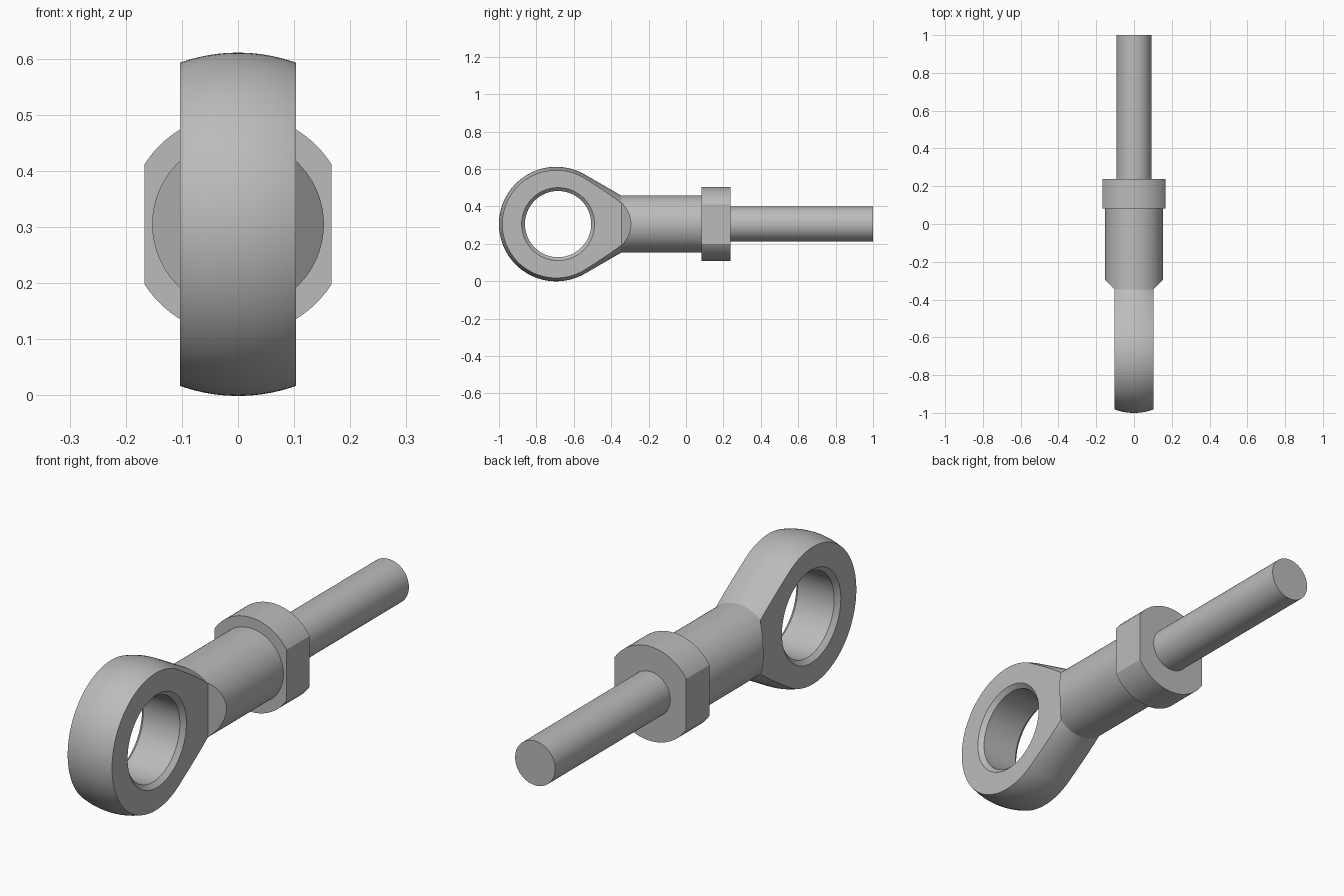
import bpy, bmesh, math
from mathutils import Matrix

if "Cube" in bpy.data.objects:
    bpy.data.objects.remove(bpy.data.objects["Cube"], do_unlink=True)

AXIS_Z = 0.305      # height of the shank axis
EYE_Y = -0.694      # centre of the spherical eye
EYE_R = 0.306
BORE_Y = -0.684
SHANK_R = 0.153
HALF_W = 0.103      # half thickness of the eye

steel = bpy.data.materials.new("steel grey")
steel.use_nodes = True
grey = (0.5, 0.5, 0.5, 1)
steel.diffuse_color = grey
steel.node_tree.nodes["Principled BSDF"].inputs["Base Color"].default_value = grey


def make_object(name, bm):
    bmesh.ops.recalc_face_normals(bm, faces=bm.faces)
    mesh = bpy.data.meshes.new(name)
    bm.to_mesh(mesh)
    bm.free()
    mesh.materials.append(steel)
    obj = bpy.data.objects.new(name, mesh)
    bpy.context.collection.objects.link(obj)
    return obj


def lathe(name, profile, axis, centre, steps=96):
    """Revolve (position along axis, radius) points around the x or y axis."""
    bm = bmesh.new()
    rings = []
    for pos, rad in profile:
        ring = []
        for i in range(steps if rad > 0 else 1):
            a = 2 * math.pi * i / steps
            u, v = rad * math.cos(a), rad * math.sin(a)
            ring.append(bm.verts.new((u, pos, v) if axis == "y" else (pos, u, v)))
        rings.append(ring)
    for r0, r1 in zip(rings, rings[1:]):
        for i in range(steps):
            j = (i + 1) % steps
            if len(r0) == 1:
                bm.faces.new((r0[0], r1[i], r1[j]))
            elif len(r1) == 1:
                bm.faces.new((r0[i], r1[0], r0[j]))
            else:
                bm.faces.new((r0[i], r1[i], r1[j], r0[j]))
    for ring in (rings[0], rings[-1]):
        if len(ring) > 1:
            bm.faces.new(ring)
    bm.transform(Matrix.Translation(centre))
    return make_object(name, bm)


def slab(name, outline):
    """Extrude an outline in plan, given on the +x side and mirrored, through the full height."""
    bm = bmesh.new()
    plan = outline + [(-x, y) for x, y in reversed(outline)]
    face = bm.faces.new([bm.verts.new((x, y, -0.5)) for x, y in plan])
    top = bmesh.ops.extrude_face_region(bm, geom=[face])["geom"]
    verts = [g for g in top if isinstance(g, bmesh.types.BMVert)]
    bmesh.ops.translate(bm, verts=verts, vec=(0, 0, 1.5))
    return make_object(name, bm)


def apply_boolean(obj, cutter, operation):
    mod = obj.modifiers.new(operation.lower(), "BOOLEAN")
    mod.object, mod.operation, mod.solver = cutter, operation, "EXACT"
    bpy.context.view_layer.objects.active = obj
    bpy.ops.object.modifier_apply(modifier=mod.name)
    bpy.data.objects.remove(cutter, do_unlink=True)


# Eye and shank: sphere, tangent cone and cylinder in one turned profile
profile = []
for i in range(41):
    a = math.radians(120) * i / 40
    profile.append((EYE_Y - EYE_R * math.cos(a), EYE_R * math.sin(a) if i else 0))
cone_y, cone_r = profile[-1]
neck_y = cone_y + (cone_r - SHANK_R) / math.tan(math.radians(30))
profile += [(neck_y, SHANK_R), (0.09, SHANK_R)]
body = lathe("eye_and_shank", profile, "y", (0, 0, AXIS_Z))

# Flat cheeks with sloped shoulders where the shank begins
apply_boolean(body, slab("cheek_cutter", [
    (HALF_W, -1.2), (HALF_W, -0.345), (0.203, -0.245), (0.203, 0.3)]), "INTERSECT")

# Chamfered bore through the eye
bore_r, chamfer = 0.177, 0.018
bore = [(-0.2, bore_r + chamfer), (-HALF_W, bore_r + chamfer), (chamfer - HALF_W, bore_r)]
bore += [(-x, r) for x, r in reversed(bore)]
apply_boolean(body, lathe("bore_cutter", bore, "x", (0, BORE_Y, AXIS_Z)), "DIFFERENCE")

# Collar with two wrench flats
collar = lathe("collar", [(0.083, 0.198), (0.237, 0.198)], "y", (0, 0, AXIS_Z))
apply_boolean(collar, slab("flat_cutter", [(0.167, -0.2), (0.167, 0.5)]), "INTERSECT")

# Plain rod
rod = lathe("rod", [(0.22, 0.093), (1.0, 0.093)], "y", (0, 0, AXIS_Z))

for obj in (body, collar, rod):
    bpy.ops.object.select_all(action="DESELECT")
    obj.select_set(True)
    bpy.context.view_layer.objects.active = obj
    bpy.ops.object.shade_smooth_by_angle(angle=math.radians(22))
